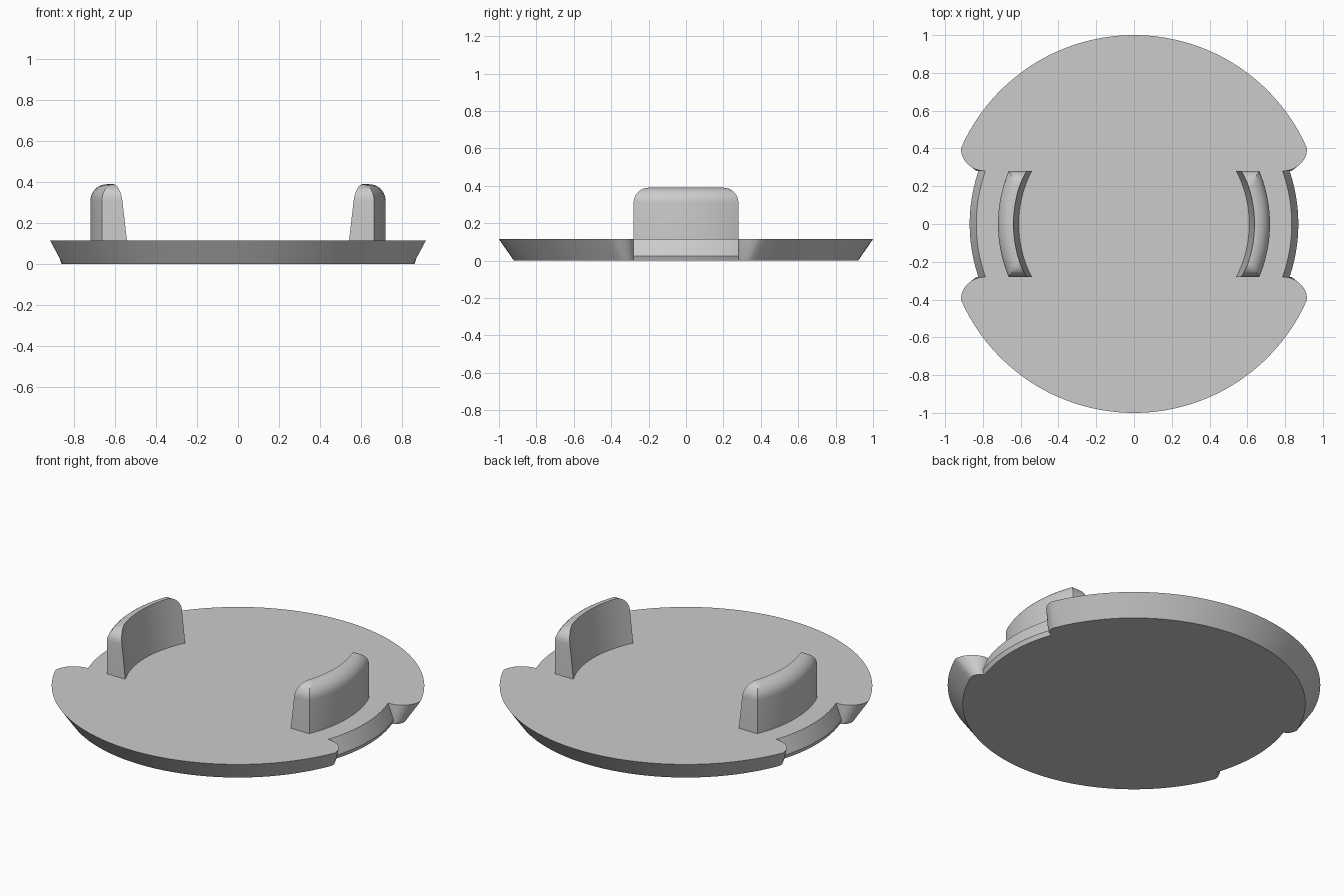
import bpy, bmesh, math

cube = bpy.data.objects.get("Cube")
if cube:
    bpy.data.objects.remove(cube, do_unlink=True)

GREY = (0.6, 0.6, 0.6, 1)
grey = bpy.data.materials.new("plain grey")
grey.use_nodes = True
grey.diffuse_color = GREY
grey.node_tree.nodes["Principled BSDF"].inputs["Base Color"].default_value = GREY


def loft(name, layers):
    """Skin a stack of equal-length outlines and cap both ends."""
    bm = bmesh.new()
    rings = [[bm.verts.new(p) for p in layer] for layer in layers]
    n = len(rings[0])
    for low, high in zip(rings, rings[1:]):
        for i in range(n):
            j = (i + 1) % n
            bm.faces.new((low[i], low[j], high[j], high[i]))
    bm.faces.new(rings[0][::-1])
    bm.faces.new(rings[-1])
    bmesh.ops.recalc_face_normals(bm, faces=bm.faces)
    mesh = bpy.data.meshes.new(name)
    bm.to_mesh(mesh)
    bm.free()
    mesh.materials.append(grey)
    obj = bpy.data.objects.new(name, mesh)
    bpy.context.collection.objects.link(obj)
    bpy.ops.object.select_all(action="DESELECT")
    obj.select_set(True)
    bpy.context.view_layer.objects.active = obj
    bpy.ops.object.shade_smooth_by_angle(angle=math.radians(35))
    return obj


def arc(radius, y0, y1, steps):
    """Arc about the origin on the +x side, between two y values."""
    a0, a1 = math.asin(y0 / radius), math.asin(y1 / radius)
    angles = [a0 + (a1 - a0) * i / steps for i in range(steps + 1)]
    return [(radius * math.cos(a), radius * math.sin(a)) for a in angles]


HALF = 0.28   # half width of notches and clips
TOP = 0.115   # top of the plate


def plate_outline(z, radius, notch_radius, tip_y):
    """Round outline with a notch on each side and rounded notch shoulders."""
    notch = arc(notch_radius, -HALF, HALF, 24)
    start_x = notch[-1][0]
    tip_x = math.sqrt(radius ** 2 - tip_y ** 2)
    shoulder = []
    for i in range(1, 13):
        t = math.pi / 2 * i / 12
        shoulder.append((start_x + (tip_x - start_x) * math.sin(t),
                         tip_y - (tip_y - HALF) * math.cos(t)))
    a = math.asin(tip_y / radius)
    rim = []
    for i in range(1, 64):
        t = a + (math.pi - 2 * a) * i / 64
        rim.append((radius * math.cos(t), radius * math.sin(t)))
    half = notch + shoulder + rim + [(-x, y) for x, y in shoulder[::-1]]
    return [(x, y, z) for x, y in half + [(-x, -y) for x, y in half]]


# Plate with flared rim and a small lip in each notch
loft("base_plate", [
    plate_outline(0, 0.92, 0.86, 0.34),
    plate_outline(0.025, 0.9375, 0.87, 0.353),
    plate_outline(TOP, 1.0, 0.835, 0.4),
])


def clip_outline(z, outer, half, side):
    """Curved bar section; the inner face leans outward with height."""
    inner = 0.61 + 0.028 * (z - TOP) / 0.275
    points = arc(outer, -half, half, 24) + arc(inner, half, -half, 24)
    return [(side * x, y, z) for x, y in points]


# Curved clips with rounded outer, top and end edges
FILLET = 0.08
for name, side in (("left_clip", 1), ("right_clip", -1)):
    layers = [clip_outline(TOP - 0.01, 0.72, HALF, side)]
    for i in range(11):
        t = math.pi / 2 * i / 10
        inset = FILLET * (1 - math.cos(t))
        layers.append(clip_outline(0.31 + FILLET * math.sin(t), 0.72 - inset, HALF - inset, side))
    loft(name, layers)
